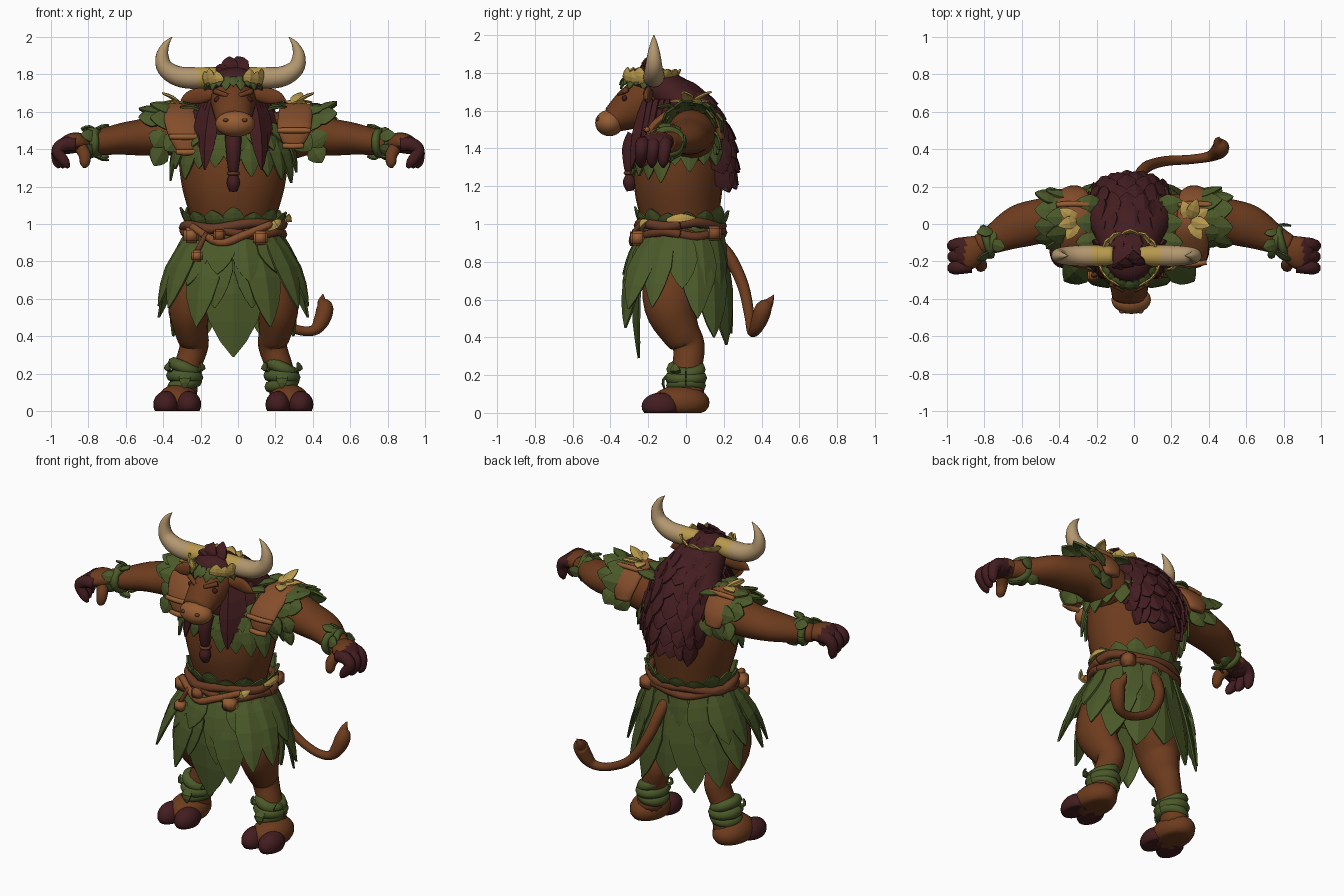
import bpy, bmesh, math, random
from mathutils import Vector as V

random.seed(4)
if "Cube" in bpy.data.objects:
    bpy.data.objects.remove(bpy.data.objects["Cube"])
C = -0.025  # body centre line


def material(name, r, g, b):
    m = bpy.data.materials.new(name)
    m.use_nodes = True
    m.diffuse_color = (r, g, b, 1)
    bsdf = m.node_tree.nodes["Principled BSDF"]
    bsdf.inputs["Base Color"].default_value = (r, g, b, 1)
    bsdf.inputs["Roughness"].default_value = 0.8
    return m


SKIN = material("brown hide", .15, .044, .0125)
GREEN = material("leaf green", .07, .1, .022)
MANE = material("dark maroon hair", .056, .0122, .0142)
HORN = material("horn tan", .45, .31, .16)
GOLD = material("golden leaf", .48, .32, .075)
MUZZLE = material("muzzle tan", .30, .108, .032)
WOOD = material("bark orange", .23, .075, .024)
BELT = material("belt brown", .14, .042, .016)


def finish(bm, name, mats, smooth=True, thick=0):
    me = bpy.data.meshes.new(name)
    if not thick:
        bmesh.ops.recalc_face_normals(bm, faces=bm.faces[:])
    for f in bm.faces:
        f.smooth = smooth
    bm.to_mesh(me)
    bm.free()
    ob = bpy.data.objects.new(name, me)
    bpy.context.collection.objects.link(ob)
    for m in mats:
        me.materials.append(m)
    if thick:
        mod = ob.modifiers.new("thickness", 'SOLIDIFY')
        mod.thickness, mod.offset = thick, 0
    return ob


def spline(pts, k=4):
    """Catmull-Rom through tuples of any length."""
    p = [pts[0]] + list(pts) + [pts[-1]]
    out = []
    for i in range(1, len(p) - 2):
        for j in range(k):
            t = j / k
            out.append([b + .5 * t * (c - a + t * (2*a - 5*b + 4*c - d + t * (3*(b - c) + d - a)))
                        for a, b, c, d in zip(*p[i - 1:i + 3])])
    return out + [list(pts[-1])]


def tube(name, pts, mat, ref=(1, 0, 0), n=16):
    """Loft of ellipses: x, y, z, radius along ref, radius across it."""
    rows = spline([p if len(p) == 5 else (*p, p[3]) for p in pts])
    bm, rings = bmesh.new(), []
    for i, r in enumerate(rows):
        t = (V(rows[min(i + 1, len(rows) - 1)][:3]) - V(rows[max(i - 1, 0)][:3])).normalized()
        u = (V(ref) - V(ref).dot(t) * t).normalized()
        v = t.cross(u)
        rings.append([bm.verts.new(V(r[:3]) + u * r[3] * math.cos(a) + v * r[4] * math.sin(a))
                      for a in (j * math.tau / n for j in range(n))])
    for a, b in zip(rings, rings[1:]):
        for j in range(n):
            bm.faces.new((a[j], a[(j + 1) % n], b[(j + 1) % n], b[j]))
    bm.faces.new(rings[0])
    bm.faces.new(rings[-1])
    return finish(bm, name, [mat])


def ball(name, pos, size, mat):
    bm = bmesh.new()
    bmesh.ops.create_uvsphere(bm, u_segments=20, v_segments=12, radius=1)
    for v in bm.verts:
        v.co = V(pos) + V(a * b for a, b in zip(v.co, size))
        v.co.z = max(v.co.z, 0)
    return finish(bm, name, [mat])


def leaf(bm, base, tip, out, half, bulge=.03, fold=.22):
    """Pointed blade with a raised midrib."""
    base, tip = V(base), V(tip)
    d = (tip - base).normalized()
    side = d.cross(V(out)).normalized()
    nrm = side.cross(d)
    rows = []
    for t, w in ((0, .4), (.25, .85), (.5, 1), (.72, .75), (.88, .4), (1, .02)):
        p = base.lerp(tip, t) + nrm * bulge * math.sin(math.pi * t)
        rows.append([bm.verts.new(p + side * half * w * s - nrm * fold * half * w * abs(s))
                     for s in (-1, 0, 1)])
    for a, b in zip(rows, rows[1:]):
        for j in (0, 1):
            bm.faces.new((a[j], a[j + 1], b[j + 1], b[j]))


def ring_leaf(bm, deg, base, tip, half, bulge=.03, centre=(C, -.02)):
    """Leaf on an elliptical ring; base and tip are x radius, y radius, height."""
    c, s = math.cos(math.radians(deg)), math.sin(math.radians(deg))
    at = lambda e: (centre[0] + e[0] * c, centre[1] + e[1] * s, e[2])
    leaf(bm, at(base), at(tip), (c, s, .1), half, bulge)


def band(name, centre, rx, ry, r, mat, tilt=0, axis='z', wave=0):
    """Closed elliptical cord around z or around x."""
    pts = []
    for i in range(17):
        a = i * math.tau / 16
        p, q = rx * math.cos(a), ry * math.sin(a)
        w = tilt * math.cos(a) + wave * math.sin(4 * a)
        off = (p, q, w) if axis == 'z' else (w, p, q)
        pts.append((*(V(centre) + V(off)), r))
    return tube(name, pts, mat, ref=(0, 0, 1) if axis == 'z' else (1, 0, 0), n=8)


# torso and head
tube("torso", [(C, -.03, .86, .2, .17), (C, -.03, 1, .22, .2), (C, -.04, 1.2, .275, .235),
               (C, -.03, 1.38, .29, .23), (C, -.01, 1.5, .25, .18), (C, -.03, 1.6, .14, .12)], SKIN, n=24)
tube("head", [(C, -.08, 1.70, .1, .09), (C, -.2, 1.665, .122, .12), (C, -.3, 1.605, .108, .108),
              (C, -.39, 1.55, .092, .07)], SKIN, n=20)
ball("muzzle", (C + .01, -.405, 1.535), (.106, .076, .07), MUZZLE)

for s, side in ((-1, "right"), (1, "left")):
    # face details
    ball(side + "_eye", (C + s * .085, -.325, 1.665), (.018, .014, .016), MANE)
    tube(side + "_brow", [(C + s * .03, -.355, 1.685, .012), (C + s * .1, -.315, 1.71, .016)], SKIN, (0, 0, 1), 8)
    ball(side + "_nostril", (C + .01 + s * .05, -.467, 1.555), (.015, .012, .01), BELT)
    tube(side + "_ear", [(C + s * .09, -.2, 1.69, .03, .025), (C + s * .18, -.2, 1.685, .02, .042),
                         (C + s * .24, -.21, 1.675, .015, .032), (C + s * .28, -.21, 1.66, .004, .004)], SKIN, (0, 1, 0))
    # horn, golden near the root
    h = tube(side + "_horn", [(-.04 + s * x, -.17, z, r) for x, z, r in (
        (.07, 1.79, .05), (.18, 1.78, .058), (.28, 1.79, .054), (.35, 1.835, .045),
        (.365, 1.90, .034), (.345, 1.96, .018), (.312, 2, .002))], HORN, (0, 1, 0))
    h.data.materials.append(GOLD)
    for f in h.data.polygons:
        f.material_index = int(abs(f.center.x + .04) < .19)

    # arm and hand, dark underneath and at the knuckles
    tube(side + "_arm", [(s * .2, .02, 1.46, .14, .14), (s * .36, .03, 1.485, .13, .12),
                         (s * .5, .015, 1.465, .12, .1), (s * .62, -.015, 1.455, .114, .085),
                         (s * .75, -.08, 1.435, .078, .066), (s * .83, -.115, 1.43, .058, .052)], SKIN, (0, 1, 0))
    palm = tube(side + "_palm", [(s * .81, -.11, 1.43, .055, .045), (s * .87, -.145, 1.435, .085, .055),
                                 (s * .92, -.17, 1.42, .085, .048), (s * .94, -.18, 1.41, .05, .03)], SKIN, (0, 1, 0))
    palm.data.materials.append(MANE)
    for f in palm.data.polygons:
        f.material_index = int(abs(f.center.x) > .9 or (f.normal.z < -.3 and abs(f.center.x) > .85))
    for i, y in enumerate((-.105, -.165, -.225)):
        tube(f"{side}_finger_{i}", [(s * .87, y, 1.425, .036), (s * .93, y - .005, 1.425, .038),
                                    (s * .965, y - .01, 1.39, .034), (s * (.965 - .02 * i), y - .015, 1.33, .027),
                                    (s * (.955 - .025 * i), y - .015, 1.3, .008)], MANE, (0, 1, 0), 10)
    tube(side + "_thumb", [(s * .85, -.17, 1.42, .035), (s * .82, -.215, 1.37, .034),
                           (s * .82, -.23, 1.32, .026), (s * .825, -.23, 1.3, .005)], SKIN, (0, 1, 0), 10)
    # leafy wristband
    bm = bmesh.new()
    for i in range(7):
        a = i * math.tau / 7
        o = V((0, math.cos(a), math.sin(a)))
        b = V((s * .76, -.085, 1.435)) + o * .075
        leaf(bm, b, b + V((s * random.choice((-.07, .08)), -.02, 0)) + o * .02, o, .035, .01)
    finish(bm, side + "_wrist_leaves", [GREEN], False, .01)
    for i, x in enumerate((.755, .785)):
        band(f"{side}_wrist_band_{i}", (s * x, -.095, 1.435), .07, .062, .022, GREEN, .02 - .04 * i, 'x')

    # leg, foot and split hoof
    tube(side + "_leg", [(C + s * x, y, z, a, b) for x, y, z, a, b in (
        (.13, -.03, .95, .12, .16), (.19, -.07, .72, .13, .16), (.235, -.085, .56, .115, .135),
        (.225, -.03, .43, .09, .105), (.21, .015, .35, .077, .085), (.25, .005, .22, .072, .08),
        (.275, .01, .08, .08, .09))], SKIN)
    ball(side + "_foot", (C + s * .295, -.03, .055), (.11, .155, .09), SKIN)
    for i, x in enumerate((.24, .36)):
        ball(f"{side}_hoof_{i}", (C + s * x, -.135, .035), (.068, .1, .072), MANE)
    for i, (z, r) in enumerate(((.145, .06), (.185, .066), (.23, .058))):
        band(f"{side}_ankle_wrap_{i}", (C + s * .26, 0, z), r, r + .012, .034, GREEN, .015 - .02 * i)
    bm = bmesh.new()
    for i in range(3):
        ring_leaf(bm, -150 + 60 * i, (.075, .08, .21), (.095, .11, .26 - .14 * (i % 2)), .03, centre=(C + s * .26, 0))
    finish(bm, side + "_ankle_leaves", [GREEN], False, .01)

    # bark plate draped over the shoulder, with straps; the left one is shorter
    low = 1.395 if s < 0 else 1.425
    saddle = [(s * x, y, z, a, .022) for x, y, z, a in (
        (.285 + .01 * s, -.195, low, .055), (.29 + .01 * s, -.185, low + .075, .088), (.305, -.12, 1.565, .092),
        (.315, -.01, 1.625, .09), (.325, .09, 1.61, .09), (.325, .165, 1.53, .08), (.32, .185, 1.45, .05))]
    tube(side + "_shoulder_plate", saddle, WOOD)
    for i in (0, 1, 4):
        x, y, z, a, _ = saddle[i]
        up = V((0, y, z - 1.5)).normalized() * .02
        tube(f"{side}_plate_strap_{i}", [(x - a, y + up.y, z + up.z, .014), (x, y + up.y * 1.4, z + up.z * 1.3, .016),
                                         (x + a, y + up.y, z + up.z, .014)], MUZZLE, (0, 0, 1), 8)

    # golden tuft on the plate, fuller on the left
    bm = bmesh.new()
    for i in range(4 + s):
        a = math.radians(-60 + 45 * i)
        leaf(bm, (s * .3, .02, 1.635), (s * (.31 + .1 * math.cos(a)), .02 + .12 * math.sin(a), 1.65 + .05 * (i % 2)),
             (0, 0, 1), .034, .015)
    finish(bm, side + "_golden_tuft", [GOLD], False, .01)

    # leaves over the upper arm and beside the neck
    bm = bmesh.new()
    for x, r, n, length in ((.31, .132, 11, .16), (.4, .125, 10, .13)):
        for i in range(n):
            a = i * math.tau / n + x * 3
            o = V((0, math.cos(a), math.sin(a)))
            if o.z > -.6:
                drop = .08 if o.z < .1 else 0
                b = V((s * x, .025, 1.485)) + o * r
                leaf(bm, b, b + V((s * (length - drop), 0, -drop)) + o * random.uniform(.0, .05), o, .058, .012)
    for i in range(3):
        leaf(bm, (C + s * .15, -.09 + .09 * i, 1.6), (C + s * .285, -.1 + .11 * i, 1.645 - .02 * abs(i - 1)), (0, 0, 1), .055, .02)
    finish(bm, side + "_shoulder_leaves", [GREEN], False, .012)

# leaf collar over chest and flanks, open under the mane
bm = bmesh.new()
for i in range(22):
    deg = i * 360 / 22 - 90
    rise = math.sin(math.radians(deg))
    if rise < .75:
        ring_leaf(bm, deg, (.25, .2, 1.52), (.34, .27, (1.36 if rise > .3 else 1.27) + random.uniform(-.06, .04)), .062, .03)
        ring_leaf(bm, deg + 8, (.17, .15, 1.585), (.33, .27, 1.41 + random.uniform(-.03, .03)), .06, .025)
finish(bm, "leaf_collar", [GREEN], False, .012)

# mane body
mane = [(-.22, 1.765, .12, .08), (-.09, 1.69, .17, .11), (.03, 1.59, .23, .12), (.11, 1.46, .235, .115),
        (.16, 1.33, .175, .07), (.195, 1.2, .04, .02)]
tube("mane", [(C, *m) for m in mane], MANE, n=20)
ball("neck_hair", (C, -.13, 1.52), (.18, .145, .17), MANE)
ball("crown_hair", (C, -.195, 1.765), (.125, .115, .075), MANE)
# broad overlapping locks laid along the mane
bm = bmesh.new()
rows = spline(mane, 2)
for i in range(len(rows) - 2):
    y, z, a, b = rows[i]
    t = V((0, rows[i + 1][0] - y, rows[i + 1][1] - z)).normalized()
    n = V((0, -t.z, t.y))
    for j in range(7):
        f = math.radians(j * 28 + (i % 2) * 14 - 4)
        o = V((math.cos(f), 0, 0)) + n * math.sin(f)
        p = V((C, y, z)) + V((a * math.cos(f), 0, 0)) + n * b * math.sin(f)
        q = p + t * random.uniform(.13, .18) + o * .006 - V((o.x * .035, 0, 0))
        leaf(bm, p - o * .012, q, o, .06, .012, .3)
# side hair and crown tuft
for s in (-1, 1):
    for k in range(5):
        x = C + s * (.115 + .014 * k)
        leaf(bm, (x, -.22 + .03 * k, 1.66), (x + s * .035, -.285 + .03 * k, 1.29 + .03 * (k % 3)), (s * .5, -1, 0), .05, .03, .5)
for k in range(4):
    leaf(bm, (C - .06 + .04 * k, -.22, 1.79), (C - .04 + .02 * k, -.2 + .02 * k, 1.85 + .04 * (k % 2)), (0, -1, .2), .045)
finish(bm, "mane_locks", [MANE], False, .015)
# chin braid
tube("chin_braid", [(C, -.27, 1.47, .045), (C, -.3, 1.4, .04), (C, -.3, 1.3, .03), (C, -.295, 1.27, .022),
                    (C, -.3, 1.22, .036), (C, -.295, 1.175, .02)], MANE, n=10)
band("braid_tie", (C, -.296, 1.27), .025, .025, .01, BELT)

# leaf crown: green over the brow, gold at the horns and behind
bm = bmesh.new()
for k, deg in enumerate(range(-165, -14, 15)):
    ring_leaf(bm, deg, (.125, .125, 1.785), (.155, .17, 1.715 + .02 * (k % 2)), .026, .012, (C, -.18))
finish(bm, "crown_green_leaves", [GREEN], False, .01)
bm = bmesh.new()
for deg in (25, 45, 70, 100, 135, 155):
    ring_leaf(bm, deg - 12, (.12, .1, 1.765), (.16, .15, 1.82), .045, .012, (C, -.18))
for k, deg in enumerate((-155, -140, -122, -58, -40, -25)):
    ring_leaf(bm, deg, (.15, .15, 1.74), (.165, .15, 1.815 + .015 * (k % 2)), .04, .012, (C, -.18))
finish(bm, "crown_gold_leaves", [GOLD], False, .01)

# skirt: inner shell, long panels, overlapping upper leaves
tube("skirt_shell", [(C, -.02, 1.0, .225, .2), (C, -.02, .9, .25, .215), (C, -.02, .77, .285, .225)], GREEN, n=24)
bm = bmesh.new()
for off, rx, ry, z, w in ((0, .3, .23, .29, .17), (28, .42, .34, .45, .1), (50, .45, .44, .55, .085), (68, .43, .42, .56, .075)):
    for s in (-1, 1) if off else (1,):
        ring_leaf(bm, -90 + s * off, (.24, .215, .96), (rx, ry, z), w, .04)
for off, z, w in ((0, .42, .16), (26, .36, .13), (50, .4, .11), (72, .5, .09)):
    for s in (-1, 1) if off else (1,):
        ring_leaf(bm, 90 + s * off, (.24, .205, .96), (.42, .26, z), w, .025)
for i in range(14):
    deg = i * 360 / 14
    back = max(0, math.sin(math.radians(deg)))
    ring_leaf(bm, deg, (.25, .22, .96), (.39, .32 - .09 * back, random.uniform(.62, .74) - .08 * back), .08, .015)
for s in (-1, 1):
    ring_leaf(bm, -90 + s * 17, (.25, .23, .94), (.34, .32, .55), .09, .03)
finish(bm, "skirt_leaves", [GREEN], False, .012)
bm = bmesh.new()
for i in range(15):
    ring_leaf(bm, i * 24 + 6, (.23, .205, .98), (.285, .25, random.uniform(1.05, 1.1)), .06, .01)
finish(bm, "waist_leaves", [GREEN], False, .01)

# belt cords, knots and hanging pouches
band("belt_cord_upper", (C, -.03, .99), .265, .22, .027, BELT, .01, 'z', .012)
band("belt_cord_lower", (C, -.03, .955), .265, .225, .024, BELT, -.01, 'z', -.014)
for name, x, y, z, r in (("belt_knot", -.1, -.265, .94, .036), ("hip_pouch", .12, -.255, .925, .045),
                         ("hanging_pouch", -.22, -.275, .83, .035), ("side_pouch", -.25, -.2, .94, .048),
                         ("rear_knot", .17, .15, .95, .045)):
    bm = bmesh.new()
    bmesh.ops.create_cube(bm, size=1.7 * r)
    bmesh.ops.bevel(bm, geom=bm.edges[:], offset=r * .25, segments=2, affect='EDGES')
    bmesh.ops.translate(bm, verts=bm.verts[:], vec=(x, y, z))
    finish(bm, name, [MUZZLE if "pouch" in name else WOOD])
tube("pouch_cord", [(-.17, -.26, .95, .014), (-.22, -.275, .85, .014)], BELT, n=8)
tube("belt_sash", [(-.25, -.22, .99, .02), (-.1, -.275, .9, .022), (.03, -.275, .94, .022), (.18, -.23, 1, .02)],
     WOOD, (0, 0, 1), 8)
bm = bmesh.new()
leaf(bm, (.255, -.1, 1.02), (.25, .05, 1.03), (1, 0, .3), .022)
leaf(bm, (.16, -.23, .97), (.23, -.2, 1.02), (0, -1, 0), .022)
finish(bm, "belt_gold_leaves", [GOLD], False, .01)

# tail with pointed tuft
tube("tail", [(0, .12, .93, .035), (.02, .22, .84, .034), (.06, .3, .68, .031), (.16, .335, .52, .027),
              (.3, .345, .44, .025), (.4, .36, .43, .028), (.445, .385, .48, .042), (.465, .41, .55, .045),
              (.45, .44, .585, .025), (.455, .465, .625, .002)], SKIN, (0, 1, 0), 12)
